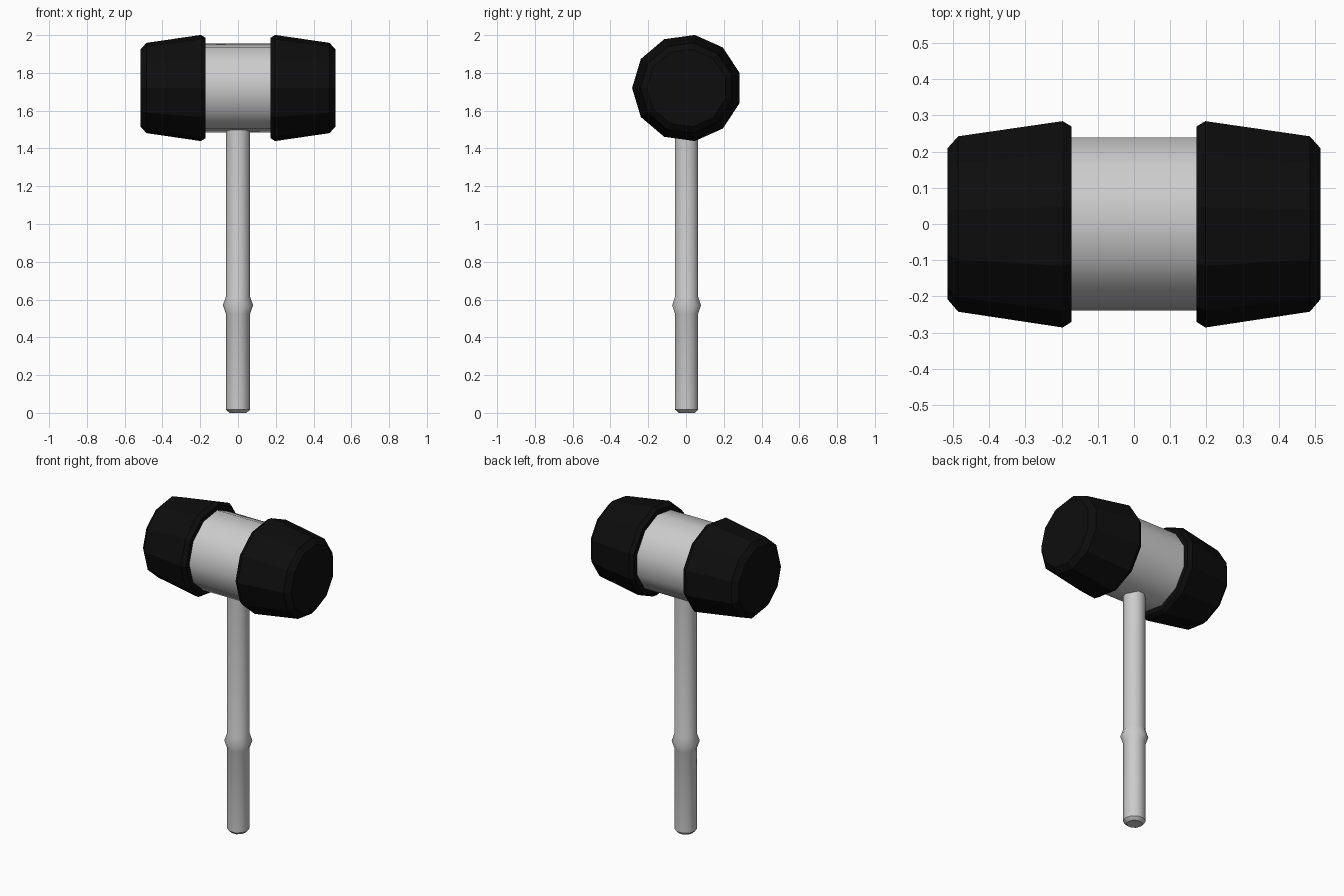
import bpy, bmesh
from math import cos, sin, pi, radians

if "Cube" in bpy.data.objects:
    bpy.data.objects.remove(bpy.data.objects["Cube"])


def lathe(name, profile, sides, place, start=0.0, cap_first=True, cap_last=True):
    """Sweep (height, radius) pairs round an axis; place maps (h, a, b) to xyz."""
    bm = bmesh.new()
    rings = []
    for h, r in profile:
        angles = [start + 2 * pi * i / sides for i in range(sides)]
        rings.append([bm.verts.new(place(h, r * cos(a), r * sin(a))) for a in angles])
    for lo, hi in zip(rings, rings[1:]):
        for i in range(sides):
            j = (i + 1) % sides
            bm.faces.new((lo[i], lo[j], hi[j], hi[i]))
    if cap_first:
        bm.faces.new(rings[0][::-1])
    if cap_last:
        bm.faces.new(rings[-1])
    bmesh.ops.recalc_face_normals(bm, faces=bm.faces)
    mesh = bpy.data.meshes.new(name)
    bm.to_mesh(mesh)
    bm.free()
    obj = bpy.data.objects.new(name, mesh)
    bpy.context.collection.objects.link(obj)
    return obj


def smooth(obj, angle):
    bpy.ops.object.select_all(action='DESELECT')
    obj.select_set(True)
    bpy.context.view_layer.objects.active = obj
    bpy.ops.object.shade_smooth_by_angle(angle=radians(angle))


rubber = bpy.data.materials.new("black_rubber")
rubber.diffuse_color = (0.004, 0.004, 0.004, 1)
rubber.use_nodes = True
rubber.node_tree.nodes["Principled BSDF"].inputs["Base Color"].default_value = rubber.diffuse_color


def head_section(side):
    # Slightly flattened eleven-sided section lying along x
    return lambda h, a, b: (side * h, 0.005 + a, 1.72 + 0.977 * b)


# Rubber striking caps, mirrored left and right
cap_profile = [(0.172, 0.235), (0.172, 0.275), (0.197, 0.2905),
               (0.485, 0.247), (0.515, 0.212)]
for label, side in (("right", 1), ("left", -1)):
    cap = lathe(f"{label}_cap", cap_profile, 11, head_section(side), pi, cap_first=False)
    cap.data.materials.append(rubber)

# Metal band between the caps
band = lathe("head_band", [(-0.18, 0.243), (0.18, 0.243)], 11, head_section(1), pi,
             cap_first=False, cap_last=False)
smooth(band, 45)

# Handle with a chamfered foot and a collar above the grip
handle_profile = [(0.0, 0.045), (0.018, 0.0645), (0.525, 0.0645), (0.57, 0.08),
                  (0.615, 0.0645), (1.52, 0.0645)]
handle = lathe("handle", handle_profile, 10, lambda h, a, b: (a, b + 0.003, h))
smooth(handle, 40)
